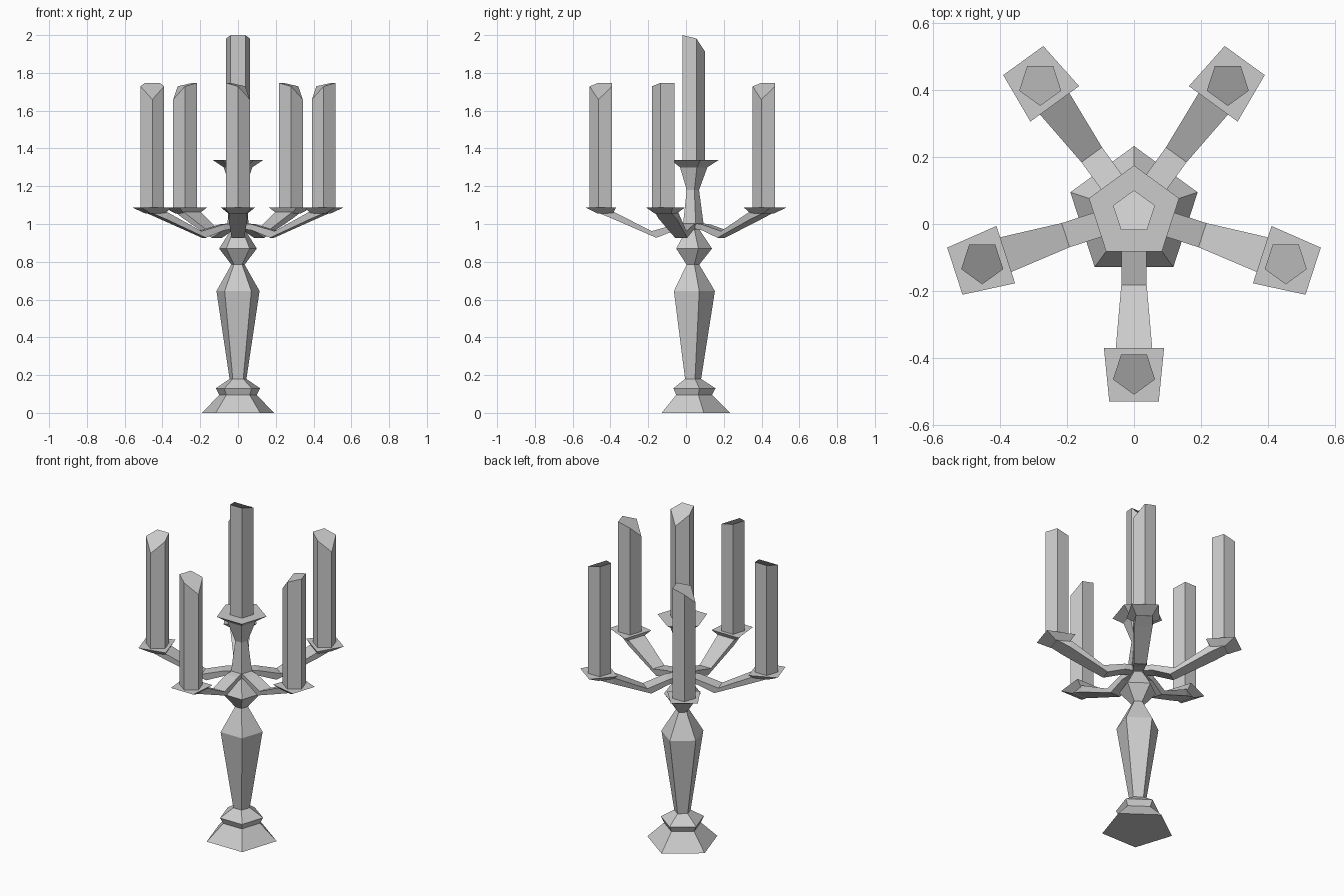
import bpy, bmesh
from math import radians, cos, sin

if "Cube" in bpy.data.objects:
    bpy.data.objects.remove(bpy.data.objects["Cube"])

CY = 0.033  # the stem axis sits slightly behind the origin


def loft(name, rings):
    """Skin a list of equal-sized vertex rings and cap both ends."""
    bm = bmesh.new()
    rows = [[bm.verts.new(p) for p in ring] for ring in rings]
    n = len(rows[0])
    for a, b in zip(rows, rows[1:]):
        for i in range(n):
            j = (i + 1) % n
            bm.faces.new((a[i], a[j], b[j], b[i]))
    bm.faces.new(rows[0][::-1])
    bm.faces.new(rows[-1])
    bmesh.ops.recalc_face_normals(bm, faces=bm.faces)
    mesh = bpy.data.meshes.new(name)
    bm.to_mesh(mesh)
    bm.free()
    obj = bpy.data.objects.new(name, mesh)
    bpy.context.collection.objects.link(obj)
    return obj


def pentagon(x, y, r, start, heights):
    return [(x + r * cos(radians(start + 72 * i)), y + r * sin(radians(start + 72 * i)), h)
            for i, h in enumerate(heights)]


def candle(name, x, y, low, bottom, top):
    """Five-sided candle whose melted top drops toward the angle 'low'."""
    drops = (0.088, 0.018, 0, 0, 0.018)
    return loft(name, [pentagon(x, y, 0.066, low, [bottom] * 5),
                       pentagon(x, y, 0.066, low, [top - d for d in drops])])


# Turned five-sided stem: (radius, height)
profile = [(0.2, 0), (0.105, 0.095), (0.123, 0.13), (0.047, 0.18), (0.12, 0.645),
           (0.037, 0.785), (0.105, 0.87), (0.038, 0.97), (0.06, 1.0),
           (0.036, 1.18), (0.08, 1.3), (0.142, 1.34)]
loft("stem", [pentagon(0, CY, r, 90, [z] * 5) for r, z in profile])
candle("centre_candle", 0, CY + 0.002, 90, 1.34, 2.0)

# Arm sections: (radius at top, top z, radius at bottom, bottom z, half width)
sections = [(0.03, 1.005, 0.03, 0.975, 0.03), (0.09, 0.998, 0.09, 0.966, 0.038),
            (0.215, 0.962, 0.19, 0.927, 0.038), (0.41, 1.062, 0.42, 1.027, 0.055),
            (0.47, 1.08, 0.49, 1.056, 0.05)]

# Five arms, each with a drip tray and candle: (direction, low side of the candle)
for k, (ang, low) in enumerate([(-90, -18), (-18, 198), (54, -18), (126, 198), (198, -90)], 1):
    c, s = cos(radians(ang)), sin(radians(ang))

    def at(r, t, z):
        return (r * c - t * s, CY + r * s + t * c, z)

    loft(f"arm_{k}", [[at(rt, -w, zt), at(rt, w, zt), at(rb, w * 0.9, zb), at(rb, -w * 0.9, zb)]
                      for rt, zt, rb, zb, w in sections])
    # Tapered tray, wider on the inner edge
    loft(f"drip_tray_{k}",
         [[at(r0, -w0, z), at(r0, w0, z), at(r1, w1, z), at(r1, -w1, z)]
          for r0, w0, r1, w1, z in [(0.42, 0.05, 0.50, 0.045, 1.055),
                                    (0.403, 0.09, 0.563, 0.074, 1.087)]])
    x, y, _ = at(0.477, 0, 0)
    candle(f"candle_{k}", x, y, low, 1.08, 1.747)
